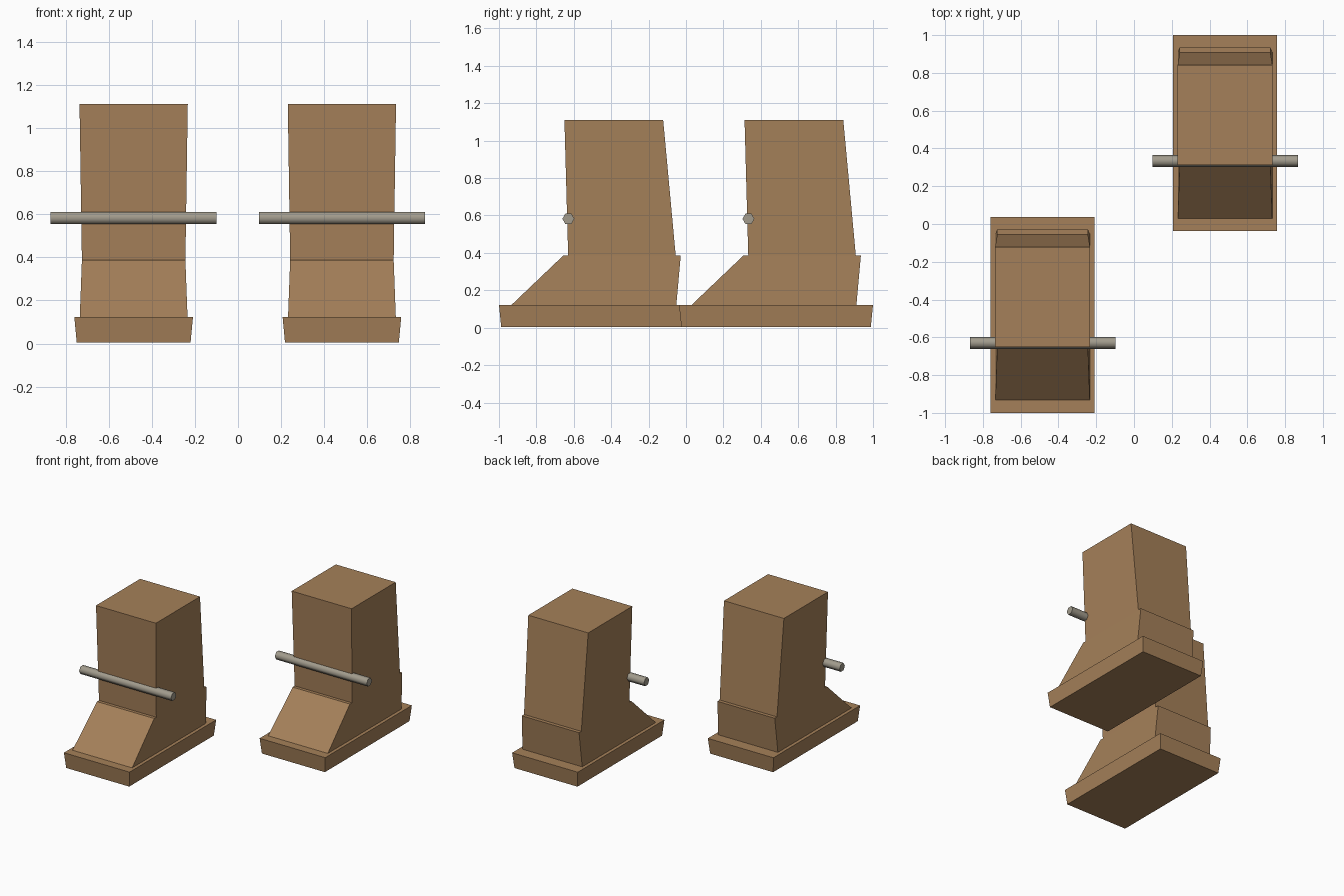
import bpy, bmesh, math
from mathutils import Matrix

if "Cube" in bpy.data.objects:
    bpy.data.objects.remove(bpy.data.objects["Cube"])


def material(name, rgb):
    m = bpy.data.materials.new(name)
    m.diffuse_color = (*rgb, 1)
    m.use_nodes = True
    m.node_tree.nodes["Principled BSDF"].inputs["Base Color"].default_value = m.diffuse_color
    return m


leather = material("brown_leather", (0.376, 0.216, 0.100))
metal = material("grey_metal", (0.36, 0.33, 0.265))


def finish(name, bm, mat):
    bmesh.ops.recalc_face_normals(bm, faces=bm.faces)
    me = bpy.data.meshes.new(name)
    bm.to_mesh(me)
    bm.free()
    me.materials.append(mat)
    ob = bpy.data.objects.new(name, me)
    bpy.context.collection.objects.link(ob)
    return ob


def tapered_block(name, cx, oy, lower, upper):
    """Block between two rectangles, each (z, y front, y back, half width)."""
    bm = bmesh.new()
    rings = []
    for z, y0, y1, w in (lower, upper):
        rings.append([bm.verts.new((cx + sx * w, oy + y, z))
                      for sx, y in ((-1, y0), (1, y0), (1, y1), (-1, y1))])
    a, b = rings
    bm.faces.new(a[::-1])
    bm.faces.new(b)
    for i in range(4):
        j = (i + 1) % 4
        bm.faces.new((a[i], a[j], b[j], b[i]))
    return finish(name, bm, leather)


def rod(name, cx, y, z, radius, length):
    bm = bmesh.new()
    bmesh.ops.create_cone(bm, cap_ends=True, segments=6, radius1=radius,
                          radius2=radius, depth=length)
    # six-sided, points towards front and back
    bm.transform(Matrix.Translation((cx, y, z)) @ Matrix.Rotation(math.pi / 2, 4, 'Y'))
    co = [abs(v.co.y - y) for v in bm.verts]
    if max(co) < radius * 0.95:
        bmesh.ops.rotate(bm, verts=bm.verts, cent=(cx, y, z),
                         matrix=Matrix.Rotation(math.pi / 6, 3, 'X'))
    for f in bm.faces:
        f.smooth = len(f.verts) == 4
    for e in bm.edges:
        e.smooth = all(len(f.verts) == 4 for f in e.link_faces)
    return finish(name, bm, metal)


# Two identical boots, one a step ahead of the other
for side, cx, oy in (("left", -0.484, 0.0), ("right", 0.482, 0.963)):
    # sole, foot and shaft
    tapered_block(side + "_sole", cx, oy,
                  (0.005, -0.988, 0.025, 0.264), (0.122, -1.0, 0.037, 0.275))
    tapered_block(side + "_foot", cx, oy,
                  (0.12, -0.935, -0.052, 0.25), (0.387, -0.655, -0.028, 0.24))
    tapered_block(side + "_shaft", cx, oy,
                  (0.385, -0.63, -0.055, 0.24), (1.11, -0.65, -0.122, 0.251))
    # cross bar in front of the shaft
    rod(side + "_cross_bar", cx, oy - 0.629, 0.582, 0.032, 0.77)
